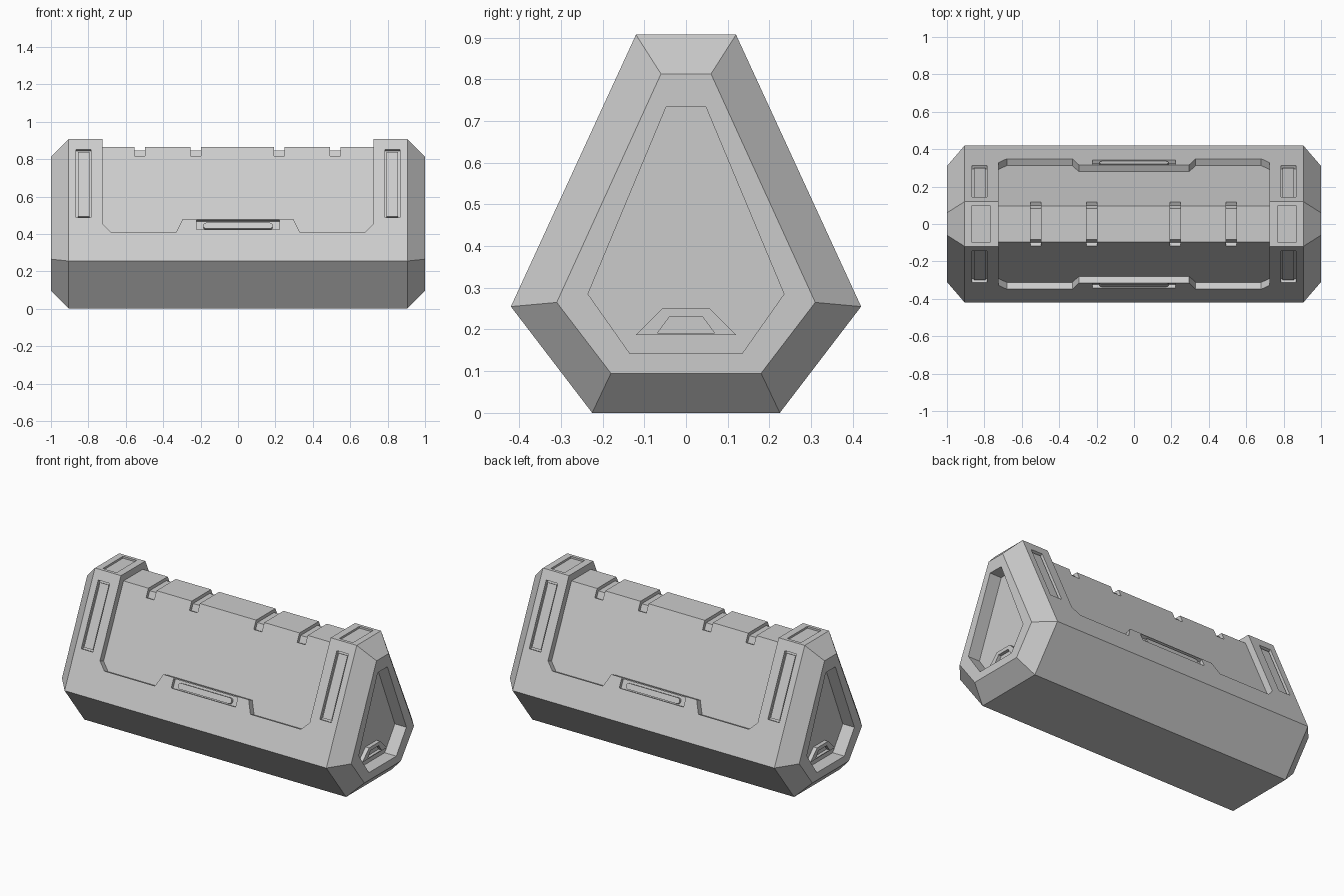
import bpy, bmesh, math
from mathutils import Vector

if "Cube" in bpy.data.objects:
    bpy.data.objects.remove(bpy.data.objects["Cube"])

SLOPE = (0.42 - 0.12) / (0.907 - 0.255)
NORMAL = Vector((0, 1, SLOPE)).normalized()


def finish(bm, name):
    bmesh.ops.recalc_face_normals(bm, faces=bm.faces)
    mesh = bpy.data.meshes.new(name)
    bm.to_mesh(mesh)
    bm.free()
    ob = bpy.data.objects.new(name, mesh)
    bpy.context.collection.objects.link(ob)
    return ob


def loft(name, rings):
    """Closed solid through rings holding equal numbers of points."""
    bm = bmesh.new()
    vs = [[bm.verts.new(p) for p in r] for r in rings]
    n = len(vs[0])
    for a, b in zip(vs, vs[1:]):
        for i in range(n):
            j = (i + 1) % n
            bm.faces.new((a[i], a[j], b[j], b[i]))
    bm.faces.new(vs[0])
    bm.faces.new(vs[-1])
    return finish(bm, name)


def slope_prism(name, pts, side, low, high):
    """(x, z) outline on the slanted wall, extruded from low to high along its normal."""
    nrm = Vector((0, side * NORMAL.y, NORMAL.z))
    base = [Vector((x, side * (0.42 - (z - 0.255) * SLOPE), z)) for x, z in pts]
    return loft(name, [[p + nrm * d for p in base] for d in (low, high)])


def end_prism(name, pts, x0, x1):
    return loft(name, [[(x, y, z) for y, z in pts] for x in (x0, x1)])


def mirrored(half):
    """Right half of a (y, z) outline, bottom to top, made whole."""
    return half + [(-a, b) for a, b in reversed(half)]


def rect(x0, x1, z0, z1):
    return [(x0, z0), (x1, z0), (x1, z1), (x0, z1)]


def box(name, x0, x1, y, z0, z1):
    return end_prism(name, rect(-y, y, z0, z1), x0, x1)


def cut(target, cutter):
    cutter.hide_render = True
    mod = target.modifiers.new("cut", 'BOOLEAN')
    mod.operation = 'DIFFERENCE'
    mod.solver = 'EXACT'
    mod.object = cutter
    bpy.context.view_layer.objects.active = target
    bpy.ops.object.modifier_apply(modifier=mod.name)
    bpy.data.objects.remove(cutter, do_unlink=True)


# Six-sided body with chamfered ends
big = mirrored([(0.225, 0), (0.42, 0.255), (0.12, 0.907)])
small = mirrored([(0.18, 0.095), (0.31, 0.265), (0.06, 0.813)])
body = loft("case_body", [[(x, y, z) for y, z in sec] for x, sec in
                          ((-1, small), (-0.905, big), (0.905, big), (1, small))])

# Sunken middle: top and both slanted walls
right = [(0.295, 0.48), (0.33, 0.41), (0.68, 0.41), (0.725, 0.455), (0.725, 1.05)]
panel = right + [(-x, z) for x, z in reversed(right)]
cut(body, box("top_cutter", -0.725, 0.725, 0.5, 0.865, 1.1))
for s in (-1, 1):
    cut(body, slope_prism("panel_cutter", panel, s, -0.04, 0.15))

# Notches wrapped over the ridge
for x in (-0.525, -0.225, 0.22, 0.52):
    cut(body, box("notch_cutter", x - 0.028, x + 0.028, 0.5, 0.845, 1.1))
    for s in (-1, 1):
        cut(body, slope_prism("notch_cutter", rect(x - 0.028, x + 0.028, 0.832, 1.05),
                              s, -0.06, 0.1))

recess = mirrored([(0.135, 0.143), (0.235, 0.285), (0.047, 0.735)])
grip = mirrored([(0.12, 0.187), (0.055, 0.252)])
grip_hole = mirrored([(0.068, 0.192), (0.04, 0.23)])

for e in (-1, 1):
    # End recess with a small trapezoid grip
    cut(body, end_prism("end_cutter", recess, e * 0.92, e * 1.1))
    handle = end_prism("end_grip", grip, e * 0.915, e * 0.945)
    cut(handle, end_prism("grip_cutter", grip_hole, e * 0.925, e * 1.0))
    # Shallow pad recess on each raised shoulder
    cut(body, box("pad_cutter", min(e * 0.77, e * 0.865), max(e * 0.77, e * 0.865),
                  0.1, 0.895, 1.0))
    # Long slots on the slanted shoulders with an inset panel
    for s in (-1, 1):
        cx = e * 0.825
        cut(body, slope_prism("slot_cutter", rect(cx - 0.04, cx + 0.04, 0.487, 0.852),
                              s, -0.02, 0.05))
        slope_prism("slot_panel", rect(cx - 0.031, cx + 0.031, 0.497, 0.842),
                    s, -0.025, -0.01)

# Latch pocket and rounded latch bar on front and back
bar = [(cx + 0.015 * math.cos(a), 0.446 + 0.016 * math.sin(a))
       for cx, start in ((0.17, -90), (-0.17, 90))
       for a in (math.radians(start + 30 * k) for k in range(7))]
for s in (-1, 1):
    cut(body, slope_prism("latch_cutter", rect(-0.222, 0.222, 0.424, 0.474), s, -0.02, 0.05))
    slope_prism("latch_bar", bar, s, -0.025, -0.004)
